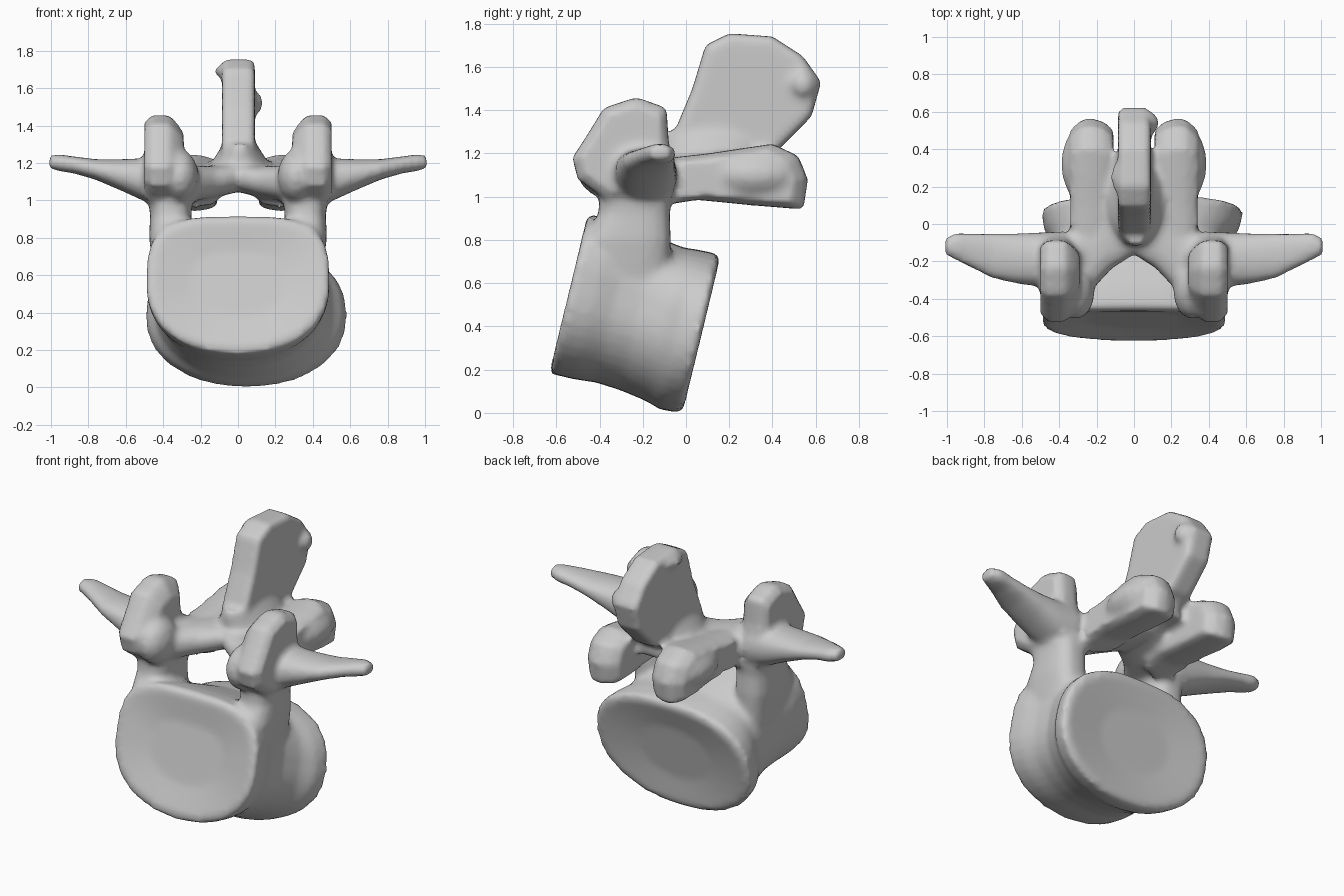
import bpy, bmesh, math
from mathutils import Vector

bm = bmesh.new()


def skin(rings):
    """Closed solid through a row of equal-length point rings."""
    rows = [[bm.verts.new(p) for p in r] for r in rings]
    faces = [bm.faces.new(rows[0]), bm.faces.new(rows[-1])]
    n = len(rows[0])
    for a, b in zip(rows, rows[1:]):
        for i in range(n):
            j = (i + 1) % n
            faces.append(bm.faces.new((a[i], a[j], b[j], b[i])))
    bmesh.ops.recalc_face_normals(bm, faces=faces)


def ring(c, u, v, top=2.0, low=2.0, n=40):
    """Superellipse ring, with its own squareness for upper and lower half."""
    c, u, v = Vector(c), Vector(u), Vector(v)
    pts = []
    for i in range(n):
        a = 2 * math.pi * i / n
        ca, sa = math.cos(a), math.sin(a)
        e = 2 / (top if sa > 0 else low)
        pts.append(c + u * math.copysign(abs(ca) ** e, ca)
                   + v * math.copysign(abs(sa) ** e, sa))
    return pts


def plate(outline, layers):
    """Slab standing in the YZ plane; layers are (x, outline scale)."""
    cy = sum(p[0] for p in outline) / len(outline)
    cz = sum(p[1] for p in outline) / len(outline)
    skin([[(x, cy + (y - cy) * k, cz + (z - cz) * k) for y, z in outline]
          for x, k in layers])


def blob(c, r):
    ks = [math.radians(a) for a in (-85, -60, -35, -10, 10, 35, 60, 85)]
    skin([ring((c[0], c[1], c[2] + r[2] * math.sin(k)),
               (r[0] * math.cos(k), 0, 0), (0, r[1] * math.cos(k), 0), n=16) for k in ks])


# Body: tilted drum with a waist, slightly dished endplates facing front and back
body = [  # x, y, z, half width, half height, top and low squareness
    (0.00, -0.515, 0.55, 0.25, 0.18, 3.0, 2.1), (0.00, -0.545, 0.555, 0.455, 0.34, 3.4, 2.2),
    (0.00, -0.535, 0.55, 0.49, 0.38, 3.4, 2.2),
    (0.00, -0.43, 0.525, 0.485, 0.38, 3.4, 2.2), (0.00, -0.33, 0.50, 0.46, 0.37, 3.2, 2.2),
    (0.01, -0.22, 0.46, 0.45, 0.365, 3.0, 2.1), (0.03, -0.10, 0.41, 0.475, 0.365, 2.7, 2.1),
    (0.04, -0.03, 0.385, 0.52, 0.38, 2.5, 2.1), (0.045, 0.06, 0.367, 0.54, 0.378, 2.5, 2.1),
    (0.045, 0.075, 0.365, 0.50, 0.345, 2.4, 2.1), (0.04, 0.05, 0.37, 0.25, 0.18, 2.2, 2.0)]
skin([ring((x, y, z), (w, 0, 0), (0, h * 0.235, h * 0.972), t, l)
      for x, y, z, w, h, t, l in body])

# Paired parts
superior = [(-0.50, 1.08), (-0.525, 1.18), (-0.46, 1.28), (-0.38, 1.41), (-0.23, 1.46),
            (-0.09, 1.41), (-0.08, 1.25), (-0.05, 1.12), (-0.08, 1.00), (-0.36, 0.98)]
inferior = [(-0.10, 0.96), (-0.08, 1.18), (0.10, 1.20), (0.40, 1.245), (0.52, 1.19),
            (0.565, 1.08), (0.545, 0.94), (0.30, 0.96), (0.05, 0.985)]
for s in (-1, 1):
    # Pedicle
    skin([ring((s * x, y, z), (rx, 0, 0), (0, ry, 0), 2.8, 2.8) for x, y, z, rx, ry in (
        (0.35, -0.28, 0.60, 0.10, 0.20), (0.36, -0.27, 0.80, 0.115, 0.20),
        (0.36, -0.24, 0.92, 0.11, 0.165), (0.36, -0.23, 1.02, 0.12, 0.17),
        (0.38, -0.22, 1.15, 0.11, 0.16))])
    # Superior joint process with inner flange
    plate(superior, [(s * x, k) for x, k in
                     ((0.29, 0.60), (0.33, 0.84), (0.37, 1), (0.46, 1), (0.50, 0.84))])
    blob((s * 0.31, -0.36, 1.13), (0.10, 0.15, 0.14))
    # Transverse process
    skin([ring((s * x, y, z), (0, ry, 0), (0, 0, rz), 2.3, 2.3) for x, y, z, ry, rz in (
        (0.38, -0.20, 1.10, 0.16, 0.14), (0.50, -0.19, 1.11, 0.145, 0.115),
        (0.62, -0.185, 1.135, 0.135, 0.085), (0.76, -0.17, 1.165, 0.12, 0.055),
        (0.88, -0.14, 1.19, 0.09, 0.045), (0.95, -0.12, 1.20, 0.075, 0.045),
        (1.01, -0.12, 1.205, 0.045, 0.035))])
    # Lamina, forming half of the arch roof
    skin([ring((s * x, y, z), (0, ry, 0), (0, 0, rz), 2.5, 2.5) for x, y, z, ry, rz in (
        (0.38, -0.24, 1.10, 0.17, 0.11), (0.24, -0.16, 1.09, 0.21, 0.095),
        (0.12, -0.04, 1.10, 0.20, 0.085), (-0.02, 0.04, 1.13, 0.19, 0.08))])
    # Inferior joint process
    plate(inferior, [(s * x, k) for x, k in
                     ((0.11, 0.80), (0.16, 0.94), (0.22, 1), (0.28, 0.98), (0.34, 0.80))])
    blob((s * 0.29, 0.32, 1.10), (0.10, 0.19, 0.10))

# Spinous process: thin blade with a few knobs and a flared root
spine = [(-0.08, 1.12), (-0.07, 1.26), (0.03, 1.50), (0.09, 1.70), (0.20, 1.755),
         (0.40, 1.74), (0.54, 1.65), (0.625, 1.53), (0.58, 1.37), (0.42, 1.21),
         (0.20, 1.12)]
plate(spine, ((-0.085, 0.94), (-0.06, 1), (0.065, 1), (0.09, 0.94)))
blob((0.06, 0.54, 1.52), (0.075, 0.07, 0.07))
blob((-0.06, 0.25, 1.69), (0.065, 0.10, 0.04))
skin([ring((0.01, 0.12, z), (w, 0, 0), (0, 0.24, 0)) for z, w in
      ((1.10, 0.20), (1.19, 0.16), (1.30, 0.09))])

mesh = bpy.data.meshes.new("vertebra")
bm.to_mesh(mesh)
bm.free()
bone = bpy.data.objects.new("vertebra", mesh)
bpy.context.collection.objects.link(bone)

# Fuse all parts into one bone and soften the joins
remesh = bone.modifiers.new("fuse", 'REMESH')
remesh.mode = 'VOXEL'
remesh.voxel_size = 0.02
remesh.use_smooth_shade = True
soften = bone.modifiers.new("soften", 'SMOOTH')
soften.factor = 0.5
soften.iterations = 4
